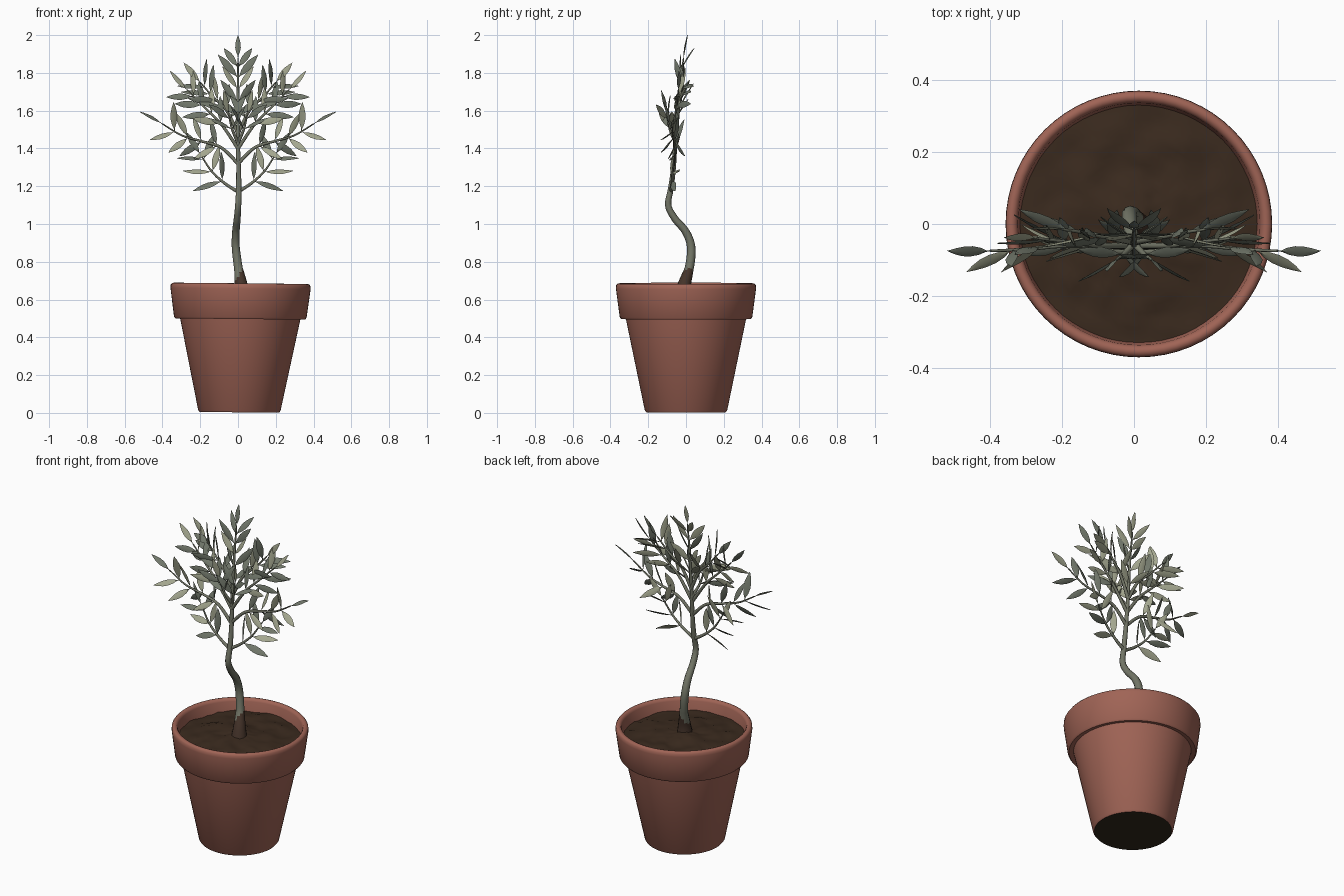
import bpy, bmesh, math, random
from mathutils import Vector, noise

random.seed(11)
if "Cube" in bpy.data.objects:
    bpy.data.objects.remove(bpy.data.objects["Cube"])


def material(name, r, g, b):
    m = bpy.data.materials.new(name)
    m.diffuse_color = (r, g, b, 1)
    m.use_nodes = True
    bsdf = m.node_tree.nodes["Principled BSDF"]
    bsdf.inputs["Base Color"].default_value = (r, g, b, 1)
    bsdf.inputs["Roughness"].default_value = 0.9
    return m


terracotta = material("terracotta", 0.35, 0.127, 0.092)
pot_base = material("dark pot base", 0.03, 0.02, 0.011)
soil_brown = material("soil brown", 0.042, 0.023, 0.013)
bark = material("grey bark", 0.17, 0.18, 0.135)
bark_base = material("brown bark", 0.06, 0.034, 0.023)
leaf_top = material("sage leaf top", 0.165, 0.185, 0.145)
leaf_under = material("pale leaf underside", 0.37, 0.385, 0.275)


def add_object(name, bm, mats):
    mesh = bpy.data.meshes.new(name)
    bm.to_mesh(mesh)
    bm.free()
    ob = bpy.data.objects.new(name, mesh)
    bpy.context.collection.objects.link(ob)
    for m in mats:
        mesh.materials.append(m)
    return ob


def select_only(ob):
    bpy.ops.object.select_all(action="DESELECT")
    ob.select_set(True)
    bpy.context.view_layer.objects.active = ob


def smooth(ob, degrees=40):
    select_only(ob)
    bpy.ops.object.shade_smooth_by_angle(angle=math.radians(degrees))


def mirror(ob):
    ob.modifiers.new("Mirror", "MIRROR").use_mirror_merge = False


def lathe(profile, steps=64):
    bm = bmesh.new()
    vs = [bm.verts.new((r, 0, z)) for r, z in profile]
    es = [bm.edges.new(pair) for pair in zip(vs, vs[1:])]
    bmesh.ops.spin(bm, geom=vs + es, cent=(0, 0, 0), axis=(0, 0, 1),
                   angle=math.tau, steps=steps)
    bmesh.ops.remove_doubles(bm, verts=bm.verts, dist=0.0005)
    bmesh.ops.recalc_face_normals(bm, faces=bm.faces)
    return bm


def place_in_pot(ob):
    ob.location = (0.007, 0, 0.003)
    ob.rotation_euler = (0, 0.01, 0)


# Pot with a rounded collar rim and a dark underside
bm = lathe([(0, 0), (0.21, 0), (0.218, 0.01), (0.319, 0.498), (0.343, 0.494),
            (0.351, 0.504), (0.371, 0.655), (0.37, 0.672), (0.363, 0.681),
            (0.353, 0.683), (0.343, 0.679), (0.337, 0.667), (0.325, 0.57)])
for f in bm.faces:
    f.material_index = int(f.normal.z < -0.9 and f.calc_center_median().z < 0.01)
pot = add_object("pot", bm, [terracotta, pot_base])
place_in_pot(pot)
smooth(pot, 50)

# Lumpy soil, mounded towards the trunk
rings = 16
bm = lathe([(0.331 * i / rings, 0.612 + 0.032 * (1 - i / rings) ** 1.5)
            for i in range(rings + 1)])
for v in bm.verts:
    v.co.z += 0.014 * noise.noise(v.co * 11) + 0.006 * noise.noise(v.co * 35)
if sum(f.normal.z for f in bm.faces) < 0:
    bmesh.ops.reverse_faces(bm, faces=bm.faces)
soil = add_object("soil", bm, [soil_brown])
place_in_pot(soil)
smooth(soil, 60)


def sample(path, t):
    """Catmull-Rom point on a path, t from 0 to 1."""
    p = [Vector(q) for q in path]
    p = [2 * p[0] - p[1]] + p + [2 * p[-1] - p[-2]]
    u = min(max(t, 0), 0.9999) * (len(path) - 1)
    i = int(u)
    u -= i
    a, b, c, d = p[i:i + 4]
    return 0.5 * (2 * b + (c - a) * u + (2 * a - 5 * b + 4 * c - d) * u * u
                  + (3 * b - a - 3 * c + d) * u ** 3)


def tube(name, path, radius, n, mats):
    """Swept round stem; radius is a function of t."""
    curve = bpy.data.curves.new(name, "CURVE")
    curve.dimensions = "3D"
    curve.bevel_depth = 1
    curve.bevel_resolution = 3
    curve.use_fill_caps = True
    spline = curve.splines.new("POLY")
    spline.points.add(n)
    for i, pt in enumerate(spline.points):
        pt.co = (*sample(path, i / n), 1)
        pt.radius = radius(i / n)
    ob = bpy.data.objects.new(name, curve)
    bpy.context.collection.objects.link(ob)
    for m in mats:
        curve.materials.append(m)
    select_only(ob)
    bpy.ops.object.convert(target="MESH")
    smooth(bpy.context.object, 60)
    return bpy.context.object


# Winding trunk, flared and brown at the foot
trunk_path = [(0.02, -0.02, 0.6), (0.016, -0.008, 0.68), (0, 0.02, 0.78),
              (-0.012, 0.027, 0.88), (-0.011, -0.002, 0.96), (-0.004, -0.06, 1.03),
              (0.001, -0.094, 1.1), (0.004, -0.08, 1.19), (0.003, -0.066, 1.3),
              (0, -0.055, 1.45), (0, -0.038, 1.68), (0, -0.013, 1.88)]
trunk = tube("trunk", trunk_path,
             lambda t: 0.003 + 0.024 * (1 - t) ** 0.7 + 0.022 * max(0, 1 - t * 6),
             90, [bark, bark_base])
for f in trunk.data.polygons:
    f.material_index = int(f.center.z < 0.74 + 1.5 * (f.center.x - 0.01))


# Slender leaf: a thin lens with a top and an underside
def add_leaf(bm, base, direction, length, normal):
    d = direction.normalized()
    side = d.cross(normal).normalized()
    n = side.cross(d).normalized()
    loops = []
    for t, w in [(0, 0.08), (0.1, 0.14), (0.25, 0.68), (0.45, 1), (0.65, 0.92),
                 (0.83, 0.55), (1, 0.03)]:
        mid = base + d * length * t - n * length * 0.08 * t * t
        half = side * w * length * 0.122
        thick = n * (0.0015 + 0.0025 * w)
        loops.append([bm.verts.new(q) for q in
                      (mid - half, mid + thick, mid + half, mid - thick)])
    for a, b in zip(loops, loops[1:]):
        for k in range(4):
            j = (k + 1) % 4
            f = bm.faces.new((a[k], a[j], b[j], b[k]))
            f.material_index = int(k > 1)
    bm.faces.new(loops[0])
    bm.faces.new(loops[-1])


def leaf_normal():
    sign = -1 if random.random() < 0.4 else 1
    return sign * Vector((random.uniform(-0.8, 0.8), -0.7, random.uniform(0, 1.1)))


def leafy_stem(bm, path, stops, spread, both_sides=True, tip=True):
    """Leaves in pairs along a stem, closing with one at the tip."""
    for t in stops:
        p = sample(path, t)
        tangent = (sample(path, t + 0.03) - sample(path, t - 0.03)).normalized()
        out = tangent.cross(Vector((0, 1, 0))).normalized()
        if out.x < 0:
            out = -out
        for s in ((1, -1) if both_sides else (1,)):
            angle = math.radians(spread + random.uniform(-5, 5))
            d = tangent * math.cos(angle) + out * s * math.sin(angle)
            d.y += random.uniform(-0.45, 0.4)
            add_leaf(bm, p, d, random.uniform(0.14, 0.165), leaf_normal())
    if tip:
        end = sample(path, 1)
        add_leaf(bm, end, end - sample(path, 0.93), 0.135, leaf_normal())


# Side branches with leaves, mirrored left to right: path, leaf stops, leaf angle
branches = {
    "lower_branch": ([(0, -0.08, 1.17), (0.07, -0.075, 1.215), (0.14, -0.07, 1.28),
                      (0.2, -0.06, 1.37)], (0.4, 0.65, 0.9), 55),
    "wide_branch": ([(0, -0.065, 1.32), (0.09, -0.06, 1.405), (0.2, -0.06, 1.44),
                     (0.3, -0.07, 1.47), (0.4, -0.075, 1.53)],
                    (0.3, 0.48, 0.66, 0.84), 52),
    "upper_branch": ([(0, -0.06, 1.4), (0.09, -0.06, 1.53), (0.18, -0.05, 1.62),
                      (0.27, -0.04, 1.71)], (0.34, 0.52, 0.7, 0.87), 44),
    "high_branch": ([(0, -0.05, 1.48), (0.06, -0.04, 1.6), (0.13, -0.025, 1.67),
                     (0.2, -0.015, 1.75)], (0.36, 0.56, 0.74, 0.89), 40),
    "front_sprig": ([(0, -0.055, 1.43), (0.03, -0.085, 1.5), (0.05, -0.1, 1.58)],
                    (0.5, 0.85), 42),
}
for name, (path, stops, spread) in branches.items():
    mirror(tube(name, path, lambda t: 0.01 - 0.0065 * t, 24, [bark]))
    bm = bmesh.new()
    leafy_stem(bm, path, stops, spread)
    bmesh.ops.recalc_face_normals(bm, faces=bm.faces)
    leaves = add_object(name + "_leaves", bm, [leaf_top, leaf_under])
    smooth(leaves, 35)
    mirror(leaves)

# Leaves of the central stem
crown = trunk_path[-3:]
bm = bmesh.new()
leafy_stem(bm, crown, (0.25, 0.42, 0.58, 0.73, 0.87), 40, both_sides=False, tip=False)
bmesh.ops.recalc_face_normals(bm, faces=bm.faces)
crown_leaves = add_object("crown_leaves", bm, [leaf_top, leaf_under])
smooth(crown_leaves, 35)
mirror(crown_leaves)

bm = bmesh.new()
add_leaf(bm, Vector(crown[-1]), Vector((0, 0.1, 1)), 0.121, Vector((0, -1, 0.2)))
bmesh.ops.recalc_face_normals(bm, faces=bm.faces)
smooth(add_object("top_leaf", bm, [leaf_top, leaf_under]), 35)
